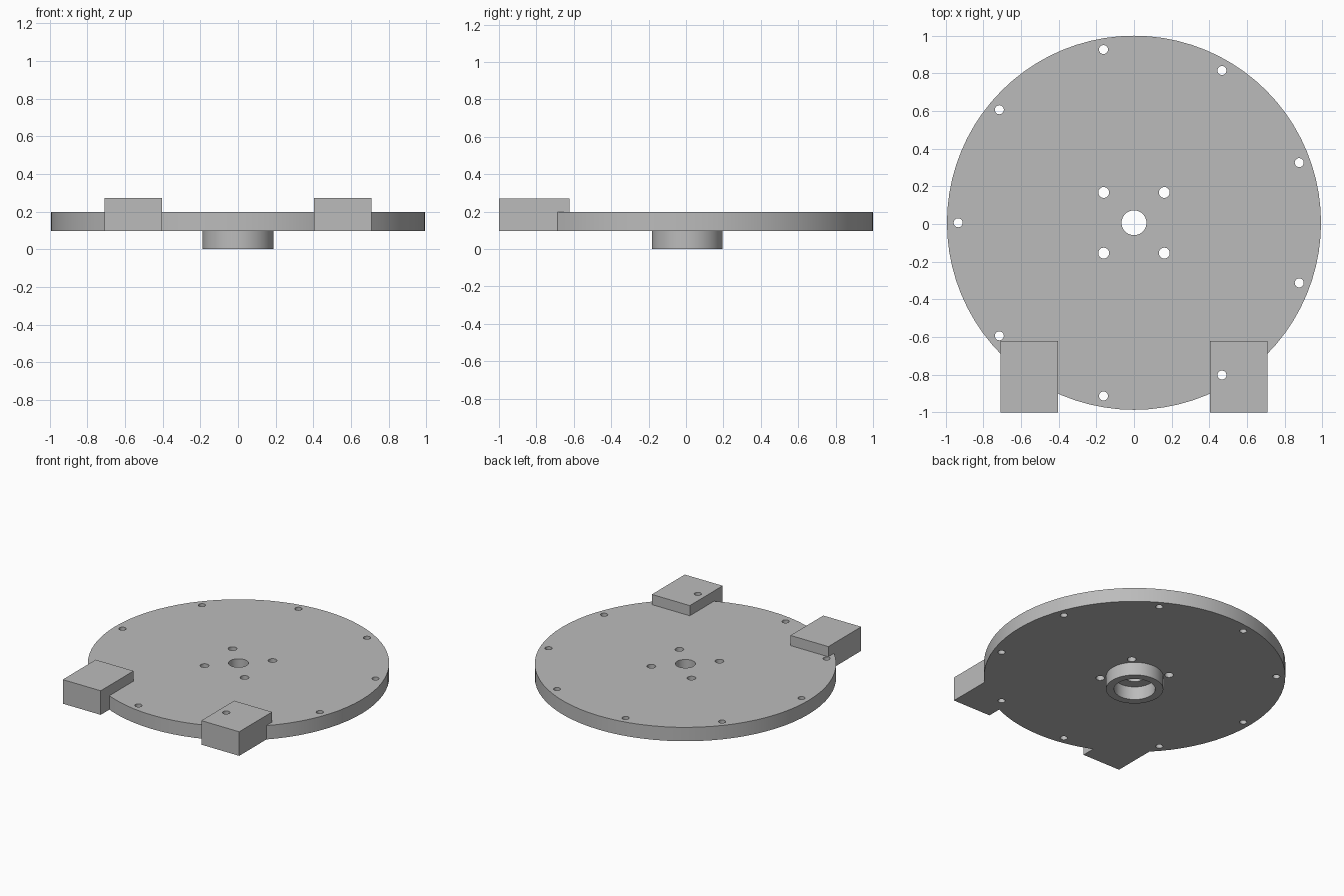
import bpy, bmesh, math
from mathutils import Matrix

if "Cube" in bpy.data.objects:
    bpy.data.objects.remove(bpy.data.objects["Cube"])

CY = 0.0065            # disc centre along y
R = 0.9935             # disc radius
Z0, Z1, Z2 = 0.096, 0.197, 0.271   # disc bottom, disc top, block top

grey = bpy.data.materials.new("plain grey")
grey.diffuse_color = (0.5, 0.5, 0.5, 1)
grey.use_nodes = True
grey.node_tree.nodes["Principled BSDF"].inputs["Base Color"].default_value = grey.diffuse_color


def make(name, bm):
    me = bpy.data.meshes.new(name)
    bm.to_mesh(me)
    bm.free()
    ob = bpy.data.objects.new(name, me)
    bpy.context.collection.objects.link(ob)
    me.materials.append(grey)
    return ob


def cylinders(name, spots, r, z0, z1, seg):
    bm = bmesh.new()
    for x, y in spots:
        bmesh.ops.create_cone(bm, cap_ends=True, segments=seg, radius1=r, radius2=r,
                              depth=z1 - z0,
                              matrix=Matrix.Translation((x, y + CY, (z0 + z1) / 2)))
    return make(name, bm)


def box(name, x0, x1, y0, y1, z0, z1):
    bm = bmesh.new()
    m = Matrix.Translation(((x0 + x1) / 2, (y0 + y1) / 2, (z0 + z1) / 2)) @ \
        Matrix.Diagonal((x1 - x0, y1 - y0, z1 - z0, 1))
    bmesh.ops.create_cube(bm, size=1, matrix=m)
    return make(name, bm)


def combine(target, tool, operation):
    mod = target.modifiers.new(operation, 'BOOLEAN')
    mod.operation, mod.solver, mod.object = operation, 'EXACT', tool
    tool.hide_render = True
    dg = bpy.context.evaluated_depsgraph_get()
    me = bpy.data.meshes.new_from_object(target.evaluated_get(dg))
    target.modifiers.clear()
    target.data = me
    bpy.data.objects.remove(tool)


# Disc with hub boss underneath
plate = cylinders("mounting_plate", [(0, 0)], R, Z0, Z1, 80)
combine(plate, cylinders("hub_boss", [(0, 0)], 0.189, 0, 0.15, 48), 'UNION')

# Two raised blocks on the front rim
for s in (-1, 1):
    xa, xb = sorted((s * 0.405, s * 0.71))
    combine(plate, box("rim_block", xa, xb, -1.0, -0.622, Z0, Z2), 'UNION')

# Hub counterbore and centre hole
combine(plate, cylinders("counterbore", [(0, 0)], 0.136, -0.1, Z0, 48), 'DIFFERENCE')
combine(plate, cylinders("centre_hole", [(0, 0)], 0.066, -0.1, 0.4, 40), 'DIFFERENCE')

# Four hub bolt holes and nine rim holes
inner = [(sx * 0.161, sy * 0.161) for sx in (-1, 1) for sy in (-1, 1)]
combine(plate, cylinders("hub_holes", inner, 0.029, 0.05, 0.4, 24), 'DIFFERENCE')
rim = [(0.934 * math.cos(math.radians(180 + 40 * k)),
        0.934 * math.sin(math.radians(180 + 40 * k))) for k in range(9)]
combine(plate, cylinders("rim_holes", rim, 0.024, 0.05, 0.4, 24), 'DIFFERENCE')

# Smooth round walls, crisp edges
bpy.context.view_layer.objects.active = plate
plate.select_set(True)
bpy.ops.object.shade_smooth_by_angle(angle=math.radians(30))
